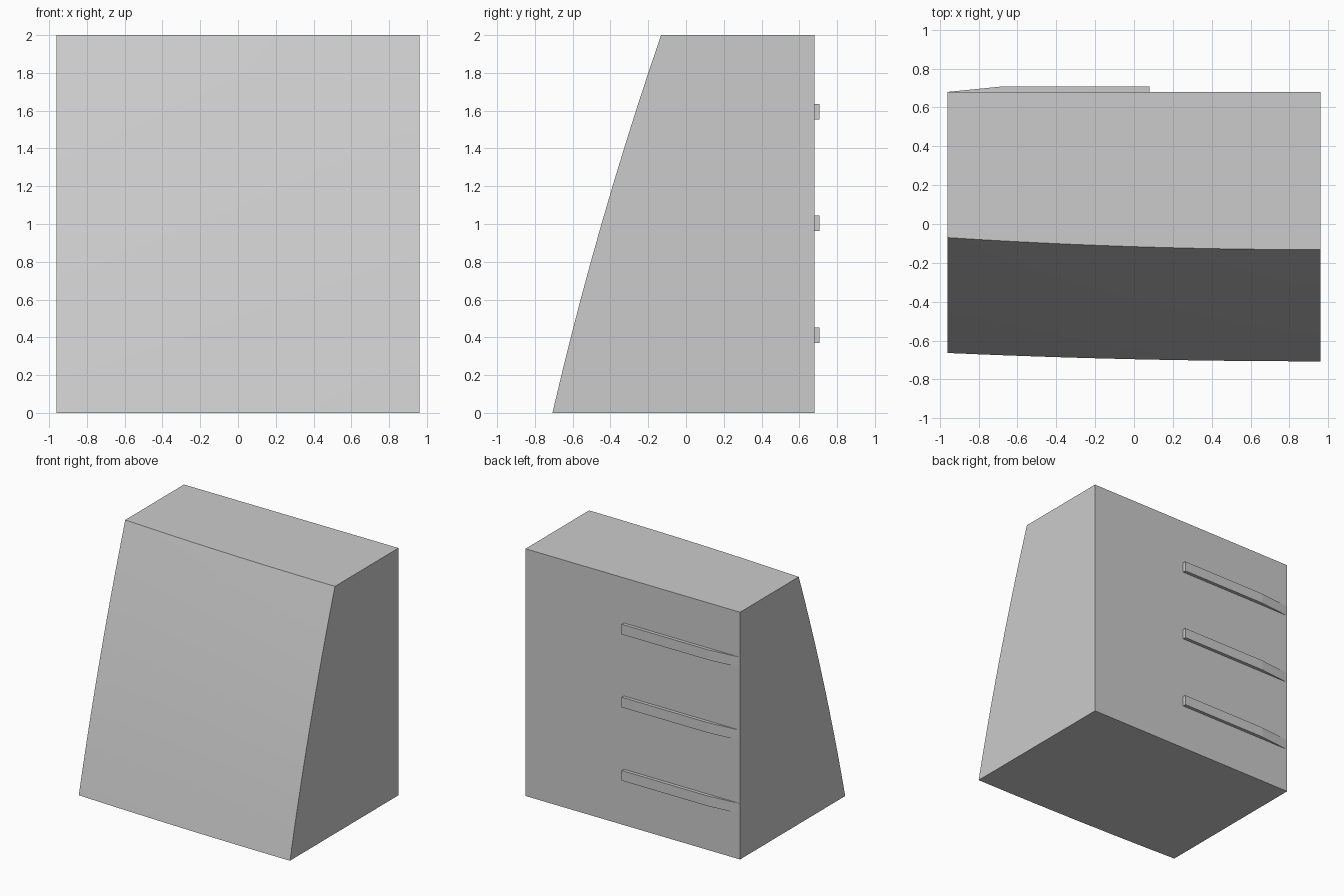
import bpy
import bmesh

cube = bpy.data.objects.get("Cube")
if cube:
    bpy.data.objects.remove(cube, do_unlink=True)

grey = bpy.data.materials.new("plain_grey")
grey.use_nodes = True
colour = (0.6, 0.6, 0.6, 1)
grey.diffuse_color = colour
grey.node_tree.nodes["Principled BSDF"].inputs["Base Color"].default_value = colour

HALF, HEIGHT, BACK = 0.96, 2.0, 0.68
COLS, ROWS = 12, 10


def front_y(x, z):
    """Bowed front: leans back with height and curves back towards -x."""
    t = z / HEIGHT
    lean = -0.707 + 0.575 * t - 0.112 * t * (1 - t)
    sweep = (0.043 + 0.019 * t) * ((HALF - x) / (2 * HALF)) ** 2
    return lean + sweep


def make_object(name, bm):
    bmesh.ops.recalc_face_normals(bm, faces=bm.faces)
    mesh = bpy.data.meshes.new(name)
    bm.to_mesh(mesh)
    bm.free()
    obj = bpy.data.objects.new(name, mesh)
    mesh.materials.append(grey)
    bpy.context.collection.objects.link(obj)
    return obj


# Body: curved front grid closed by flat sides, top, bottom and back
bm = bmesh.new()
grid = []
for r in range(ROWS + 1):
    z = HEIGHT * r / ROWS
    xs = [HALF * (2 * c / COLS - 1) for c in range(COLS + 1)]
    grid.append([bm.verts.new((x, front_y(x, z), z)) for x in xs])
for r in range(ROWS):
    for c in range(COLS):
        bm.faces.new((grid[r][c], grid[r][c + 1], grid[r + 1][c + 1], grid[r + 1][c]))
low_l, low_r, top_r, top_l = [
    bm.verts.new((x, BACK, z))
    for x, z in ((-HALF, 0), (HALF, 0), (HALF, HEIGHT), (-HALF, HEIGHT))]
bm.faces.new((low_l, low_r, top_r, top_l))
bm.faces.new(grid[0] + [low_r, low_l])
bm.faces.new(grid[-1] + [top_r, top_l])
bm.faces.new([row[0] for row in grid] + [top_l, low_l])
bm.faces.new([row[-1] for row in grid] + [top_r, low_r])
body = make_object("body", bm)

# Smooth the front only; the flat sides stay crisp
bpy.context.view_layer.objects.active = body
body.select_set(True)
bpy.ops.object.shade_smooth_by_angle()
body.select_set(False)

# Ribs: three tapered strips on the back
outline = [(-HALF, BACK), (-0.69, 0.707), (0.08, 0.707), (0.08, BACK)]
for name, z in (("lower_rib", 0.37), ("middle_rib", 0.963), ("upper_rib", 1.553)):
    bm = bmesh.new()
    base = bm.faces.new([bm.verts.new((x, y, z)) for x, y in outline])
    extruded = bmesh.ops.extrude_face_region(bm, geom=[base], use_keep_orig=True)
    tops = [g for g in extruded["geom"] if isinstance(g, bmesh.types.BMVert)]
    bmesh.ops.translate(bm, verts=tops, vec=(0, 0, 0.082))
    make_object(name, bm)
